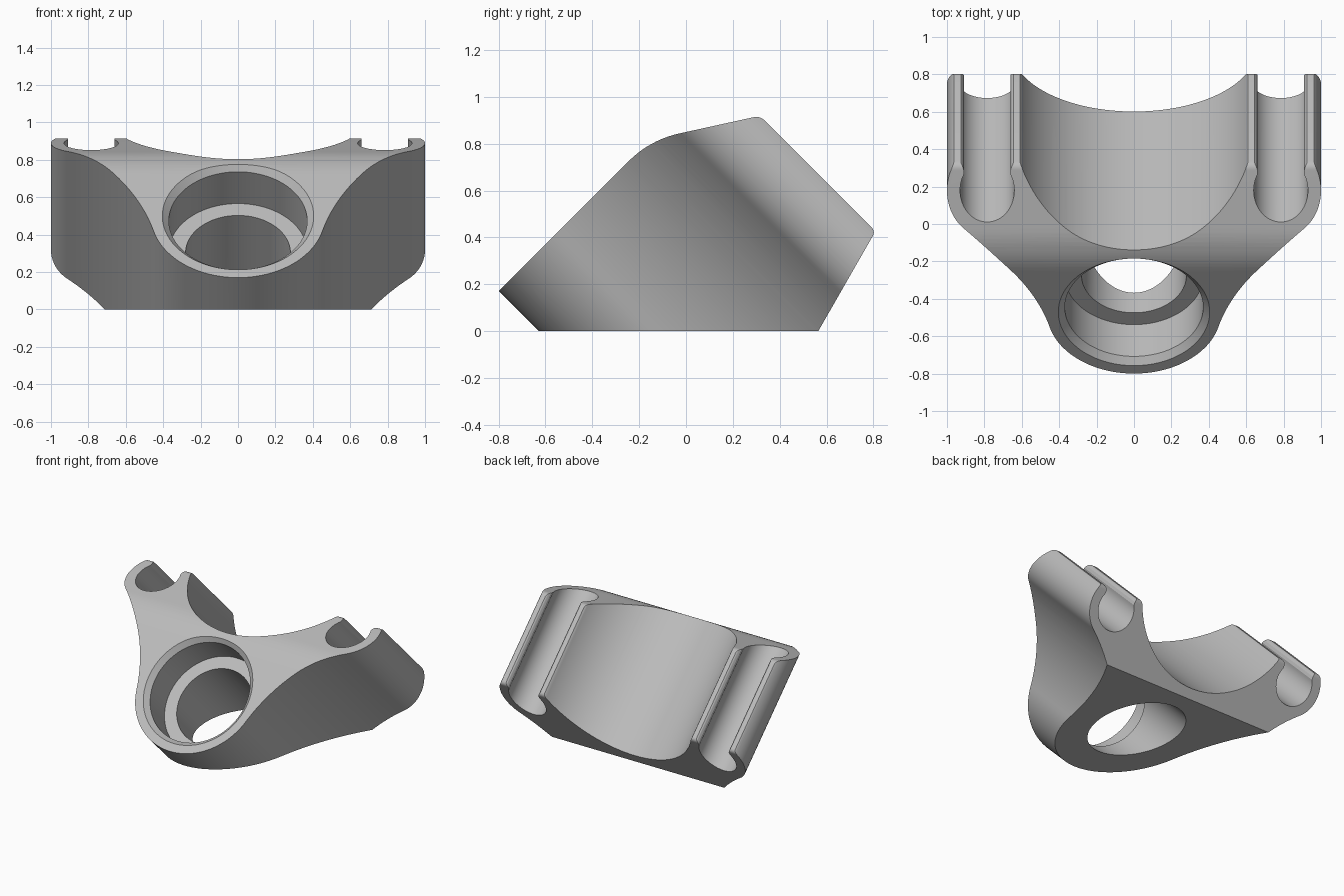
import bpy
import bmesh
from math import sin, cos, pi, radians, sqrt, atan2, hypot
from mathutils import Matrix, Vector

if "Cube" in bpy.data.objects:
    bpy.data.objects.remove(bpy.data.objects["Cube"])

# Slanted frame: local X = x, local Y = up the slanted face, local Z = along the bores
s = sqrt(0.5)
SLANT = Matrix(((1, 0, 0, 0), (0, s, -s, 0), (0, s, s, 0), (0, 0, 0, 1)))
SIDE = Matrix(((0, 0, 1, 0), (1, 0, 0, 0), (0, 1, 0, 0), (0, 0, 0, 1)))
FRONT = 0.686  # height of the front face along the bore axis

grey = bpy.data.materials.new("light grey")
grey.use_nodes = True
colour = (0.5, 0.5, 0.5, 1)
grey.diffuse_color = colour
grey.node_tree.nodes["Principled BSDF"].inputs["Base Color"].default_value = colour


def arc(cx, cy, r, a, b, n):
    return [(cx + r * cos(a + (b - a) * i / n), cy + r * sin(a + (b - a) * i / n))
            for i in range(n + 1)]


def rounded(prev, corner, nxt, size, n=10):
    """Replace a corner by a soft curve that starts `size` away from it."""
    c = Vector(corner)
    p = c + (Vector(prev) - c).normalized() * size
    q = c + (Vector(nxt) - c).normalized() * size
    ts = [i / n for i in range(n + 1)]
    return [tuple(p * (1 - t) ** 2 + c * 2 * t * (1 - t) + q * t * t) for t in ts]


def prism(name, outline, low, high, frame):
    bm = bmesh.new()
    face = bm.faces.new([bm.verts.new((x, y, low)) for x, y in outline])
    ext = bmesh.ops.extrude_face_region(bm, geom=[face])
    moved = [v for v in ext["geom"] if isinstance(v, bmesh.types.BMVert)]
    bmesh.ops.translate(bm, verts=moved, vec=(0, 0, high - low))
    bm.transform(frame)
    bmesh.ops.recalc_face_normals(bm, faces=bm.faces)
    return finish(name, bm)


def finish(name, bm):
    mesh = bpy.data.meshes.new(name)
    bm.to_mesh(mesh)
    bm.free()
    mesh.materials.append(grey)
    obj = bpy.data.objects.new(name, mesh)
    bpy.context.collection.objects.link(obj)
    return obj


def turned(name, profile, centre, n=96):
    """Solid of revolution about the bore axis, from (radius, height) pairs."""
    bm = bmesh.new()
    rings = [[bm.verts.new((x, y, h)) for x, y in arc(0, centre, r, 0, 2 * pi, n)[:-1]]
             for r, h in profile]
    for a, b in zip(rings, rings[1:]):
        for i in range(n):
            j = (i + 1) % n
            bm.faces.new((a[i], a[j], b[j], b[i]))
    bm.faces.new(rings[0])
    bm.faces.new(rings[-1])
    bm.transform(SLANT)
    bmesh.ops.recalc_face_normals(bm, faces=bm.faces)
    return finish(name, bm)


def combine(obj, tool, operation):
    mod = obj.modifiers.new(operation.lower(), "BOOLEAN")
    mod.object, mod.operation, mod.solver = tool, operation, "EXACT"
    bpy.context.view_layer.objects.active = obj
    bpy.ops.object.modifier_apply(modifier=mod.name)
    bpy.data.objects.remove(tool)


# Cross-section: hub circle, side sweep, lobe with open pocket, saddle
hub, hub_r = Vector((0, 0.02)), 0.465
lobe, lobe_r = Vector((0.785, 0.755)), 0.215
sweep_r, pocket_r, saddle_r, saddle_y = 1.2, 0.145, 0.656, 1.126
mouth = 0.125

# Centre of the concave sweep that is tangent to hub and lobe
gap = lobe - hub
dist = gap.length
along = (dist ** 2 + (hub_r + sweep_r) ** 2 - (lobe_r + sweep_r) ** 2) / (2 * dist)
across = sqrt((hub_r + sweep_r) ** 2 - along ** 2)
u = gap / dist
sweep = hub + u * along + Vector((u.y, -u.x)) * across
to_hub, to_lobe = sweep - hub, sweep - lobe
hub_a = atan2(to_hub.y, to_hub.x)
lobe_a = atan2(to_lobe.y, to_lobe.x)
mouth_a = atan2(sqrt(pocket_r ** 2 - mouth ** 2), mouth)

half = arc(hub.x, hub.y, hub_r, -pi / 2, hub_a, 24)
half += arc(sweep.x, sweep.y, sweep_r, hub_a + pi, lobe_a + pi, 28)[1:]
half += arc(lobe.x, lobe.y, lobe_r, lobe_a, radians(31), 24)[1:]
half += [(0.958, 0.879), (0.945, 0.881), (0.929, 0.876), (0.917, 0.865), (0.91, 0.85)]
half += arc(lobe.x, lobe.y, pocket_r, mouth_a, -pi - mouth_a, 40)
half += [(0.66, 0.85), (0.653, 0.865), (0.641, 0.876), (0.627, 0.881), (0.612, 0.877)]
half += arc(0, saddle_y, saddle_r, -radians(23.8), -pi / 2, 32)
outline = half + [(-x, y) for x, y in half[-2:0:-1]]
bracket = prism("clamp_bracket", outline, -1.5, 1.5, SLANT)

# Side outline that trims the bracket: flat base, slanted front, sloped top and back
corners = [(-0.97, 0), (-0.154, 0.816), (0.316, 0.919), (0.809, 0.426), (0.565, 0)]
trim = [corners[0]]
for i, size in ((1, 0.13), (2, 0.03), (3, 0.025)):
    trim += rounded(corners[i - 1], corners[i], corners[i + 1], size)
trim.append(corners[4])
combine(bracket, prism("trim_block", trim, -1.3, 1.3, SIDE), "INTERSECT")

# Stepped bore with a chamfered rim
bore = [(0.28, -1.5), (0.28, FRONT - 0.275), (0.37, FRONT - 0.275),
        (0.37, FRONT - 0.035), (0.405, FRONT), (0.405, FRONT + 0.3)]
combine(bracket, turned("bore_cutter", bore, hub.y), "DIFFERENCE")

bpy.ops.object.select_all(action="DESELECT")
bracket.select_set(True)
bpy.context.view_layer.objects.active = bracket
bpy.ops.object.shade_smooth_by_angle(angle=radians(25))
